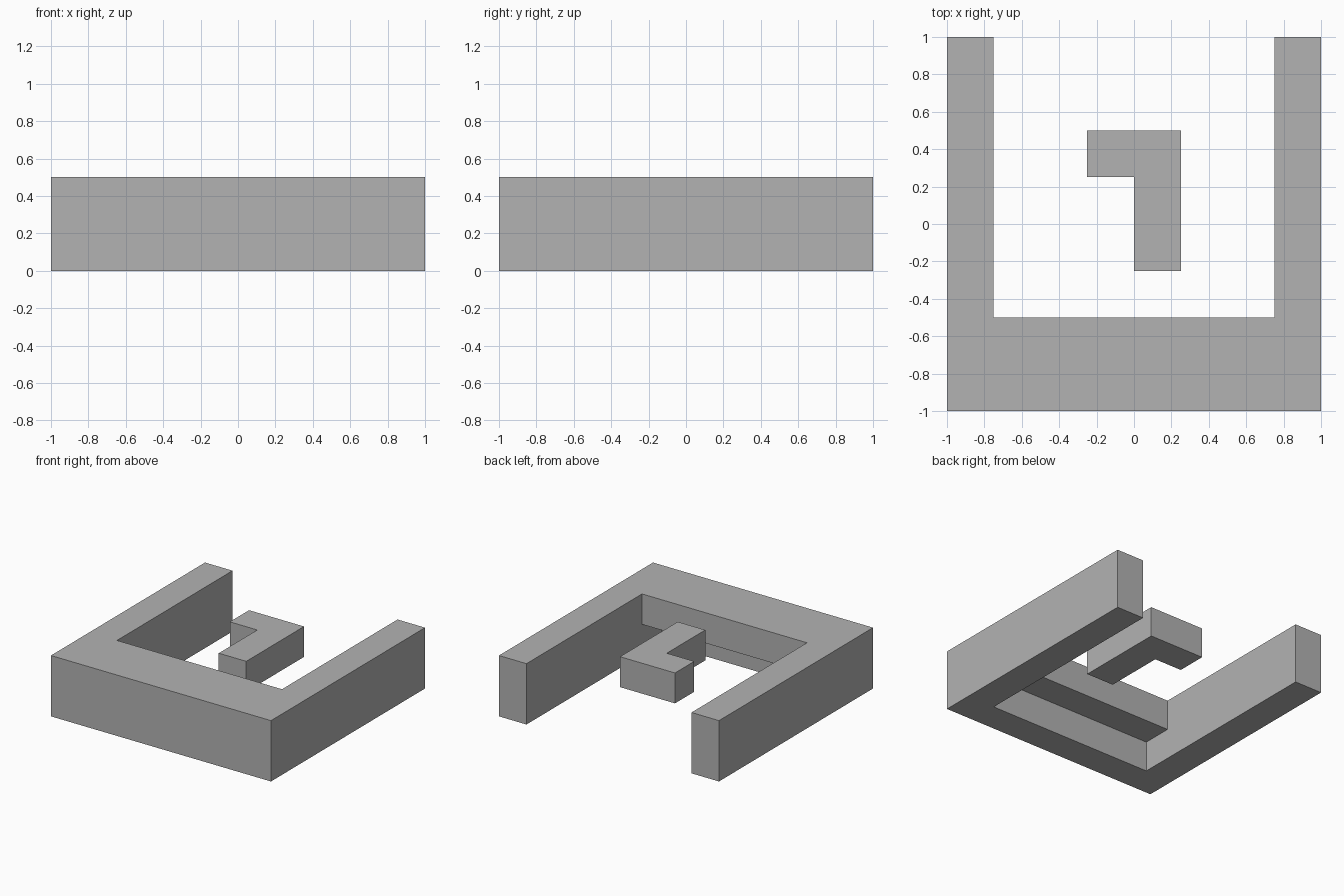
import bpy
import bmesh

cube = bpy.data.objects.get("Cube")
if cube:
    bpy.data.objects.remove(cube, do_unlink=True)

grey = bpy.data.materials.new("plain grey")
grey.use_nodes = True
colour = (0.45, 0.45, 0.45, 1)
grey.diffuse_color = colour
grey.node_tree.nodes["Principled BSDF"].inputs["Base Color"].default_value = colour


def extrude_outline(name, outline, direction):
    """Fill a 3D outline and extrude it into a solid."""
    bm = bmesh.new()
    face = bm.faces.new([bm.verts.new(p) for p in outline])
    result = bmesh.ops.extrude_face_region(bm, geom=[face])
    top = [v for v in result["geom"] if isinstance(v, bmesh.types.BMVert)]
    bmesh.ops.translate(bm, verts=top, vec=direction)
    bmesh.ops.recalc_face_normals(bm, faces=bm.faces)
    mesh = bpy.data.meshes.new(name)
    bm.to_mesh(mesh)
    bm.free()
    mesh.materials.append(grey)
    obj = bpy.data.objects.new(name, mesh)
    bpy.context.collection.objects.link(obj)
    return obj


# Side walls
for side, x in (("left", 0.75), ("right", -1)):
    outline = [(x, -1, 0), (x, 1, 0), (x, 1, 0.5), (x, -1, 0.5)]
    extrude_outline(side + "_wall", outline, (0.25, 0, 0))

# Front wall with an overhanging ledge on its inner side
ledge = [(-1, 0), (-0.75, 0), (-0.75, 0.25), (-0.5, 0.25), (-0.5, 0.5), (-1, 0.5)]
extrude_outline("front_wall", [(-0.75, y, z) for y, z in ledge], (1.5, 0, 0))

# Floating hooked block in the middle
hook = [(0, -0.25), (0.25, -0.25), (0.25, 0.5), (-0.25, 0.5), (-0.25, 0.25), (0, 0.25)]
extrude_outline("centre_hook", [(x, y, 0.25) for x, y in hook], (0, 0, 0.25))
